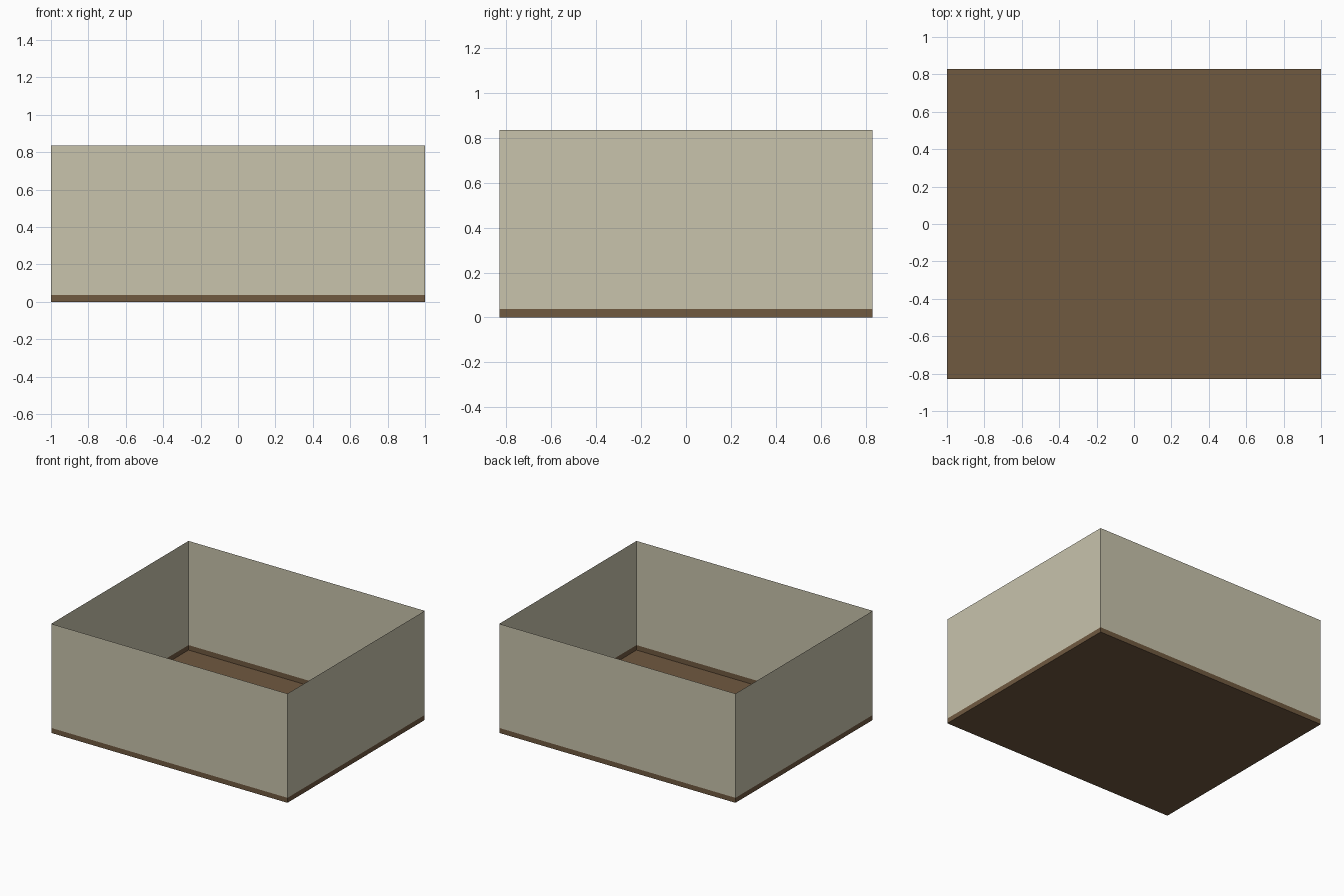
import bpy

if "Cube" in bpy.data.objects:
    bpy.data.objects.remove(bpy.data.objects["Cube"])

HX, HY, TOP, BASE = 1.0, 0.83, 0.835, 0.038


def material(name, rgb):
    m = bpy.data.materials.new(name)
    m.diffuse_color = (*rgb, 1)
    m.use_nodes = True
    m.node_tree.nodes["Principled BSDF"].inputs["Base Color"].default_value = m.diffuse_color
    return m


cream = material("cream_plaster", (0.578, 0.546, 0.413))
brown = material("brown_wood", (0.162, 0.100, 0.051))


def sheet(name, verts, mat):
    me = bpy.data.meshes.new(name)
    me.from_pydata(verts, [], [range(len(verts))])
    me.materials.append(mat)
    bpy.context.collection.objects.link(bpy.data.objects.new(name, me))


corners = [(-HX, -HY), (HX, -HY), (HX, HY), (-HX, HY)]

# Floor
sheet("floor", [(x, y, 0) for x, y in corners], brown)

# Paper-thin walls, each with a brown skirting strip along its foot
for i, side in enumerate(("front", "right", "back", "left")):
    a, b = corners[i], corners[(i + 1) % 4]
    for part, z0, z1, mat in (("skirting", 0, BASE, brown), ("wall", BASE, TOP, cream)):
        sheet(f"{side}_{part}", [(*a, z0), (*b, z0), (*b, z1), (*a, z1)], mat)
